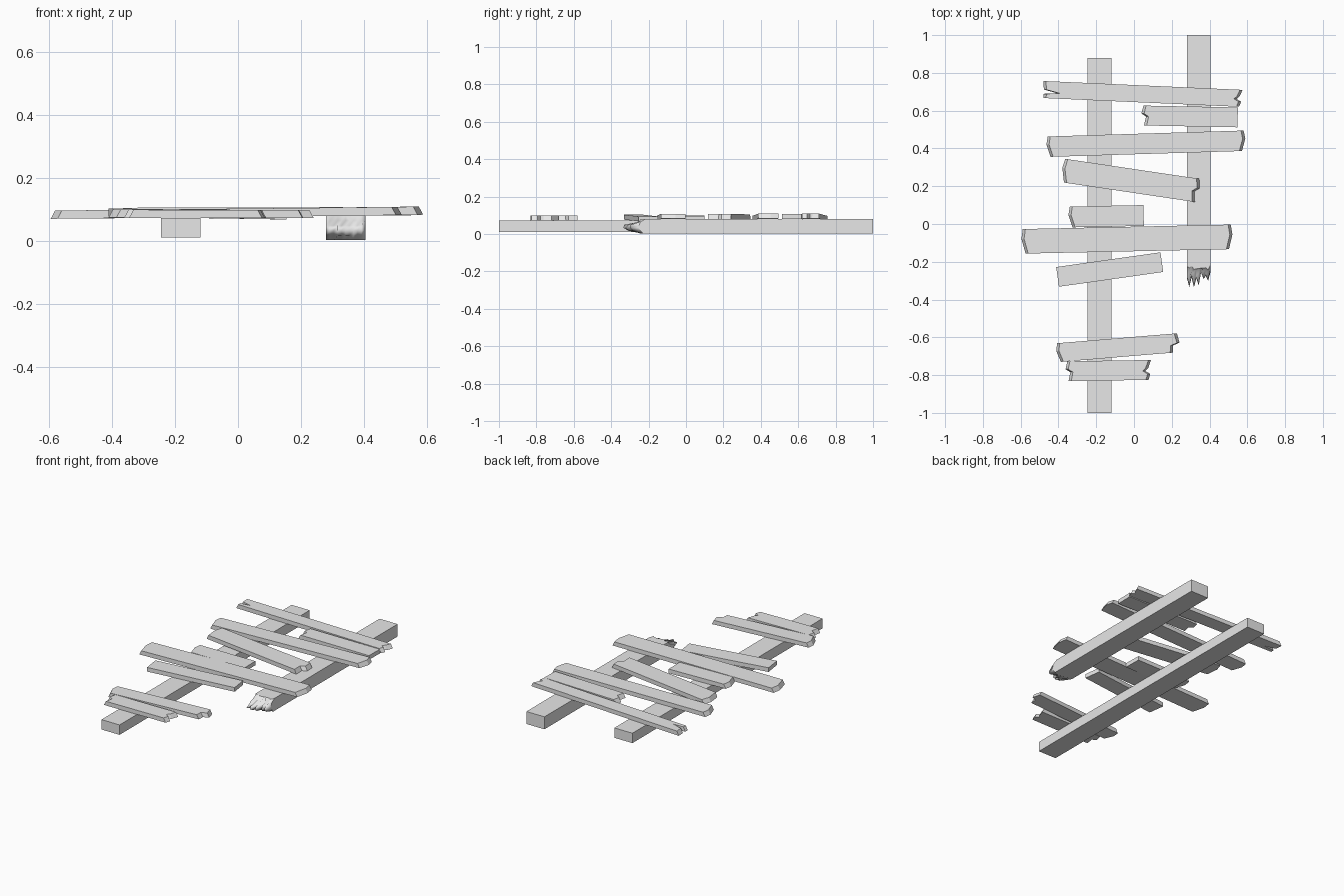
import bpy, bmesh, random
from mathutils import Vector

random.seed(4)
if "Cube" in bpy.data.objects:
    bpy.data.objects.remove(bpy.data.objects["Cube"], do_unlink=True)

grey = bpy.data.materials.new("weathered_grey")
grey.use_nodes = True
grey.diffuse_color = (0.8, 0.8, 0.8, 1)
grey.node_tree.nodes["Principled BSDF"].inputs["Base Color"].default_value = (0.8, 0.8, 0.8, 1)


def finish(bm, name):
    bmesh.ops.recalc_face_normals(bm, faces=bm.faces)
    mesh = bpy.data.meshes.new(name)
    bm.to_mesh(mesh)
    bm.free()
    mesh.materials.append(grey)
    obj = bpy.data.objects.new(name, mesh)
    bpy.context.collection.objects.link(obj)
    return obj


# Plank end shapes: (fraction across the width, inset along the length)
SQUARE = [(0, 0), (1, 0)]
BOW = [(0, .008), (.4, 0), (1, .02)]
FORK = [(0, 0), (.5, .005), (.68, .075), (.75, .005), (1, .005)]
CHIP = [(0, 0), (.4, .015), (.55, .03), (.7, .005), (1, .015)]
NOTCH = [(0, .01), (.4, 0), (.55, .025), (1, .015)]
STEP = [(0, .01), (.5, 0), (.62, .035), (1, .04)]


def plank(name, back_left, back_right, width, left, right, z_left, z_right):
    """Board with broken end outlines; broken ends slope outwards at the bottom."""
    a, b = Vector(back_left), Vector(back_right)
    along = (b - a).normalized()
    across = Vector((along.y, -along.x))
    bm = bmesh.new()
    rings = []
    for lift, slope in ((0, 0), (.026, .014)):
        ring = []
        for corner, shape, sign in ((a, left, 1), (b, right, -1)):
            extra = 0 if shape is SQUARE else slope
            pts = [corner + across * width * t + along * sign * (d + extra) for t, d in shape]
            ring += pts if sign == 1 else pts[::-1]
        verts = []
        for p in ring:
            t = (p - a).dot(along) / (b - a).length
            verts.append(bm.verts.new((p.x, p.y, z_left + (z_right - z_left) * t + lift)))
        rings.append(verts)
    low, high = rings
    bm.faces.new(low)
    bm.faces.new(high)
    for i in range(len(low)):
        j = (i + 1) % len(low)
        bm.faces.new((low[i], low[j], high[j], high[i]))
    finish(bm, name)


# Cross planks, from back to front
plank("plank_1", (-.48, .757), (.575, .71), .09, FORK, CHIP, .071, .083)
plank("plank_2", (.04, .627), (.55, .617), .105, NOTCH, SQUARE, .077, .081)
plank("plank_3", (-.465, .463), (.588, .495), .108, BOW, BOW, .071, .083)
plank("plank_4", (-.372, .346), (.355, .238), .125, BOW, NOTCH, .079, .081)
plank("plank_5", (-.348, .092), (.05, .1), .11, BOW, SQUARE, .074, .071)
plank("plank_6", (-.597, -.027), (.52, -.003), .13, BOW, BOW, .070, .082)
plank("plank_7", (-.412, -.228), (.14, -.15), .105, SQUARE, SQUARE, .077, .068)
plank("plank_8", (-.415, -.632), (.237, -.578), .1, BOW, STEP, .074, .072)
plank("plank_9", (-.363, -.727), (.09, -.72), .105, NOTCH, CHIP, .073, .072)


# Whole beam
def whole_beam(name, low, high):
    bm = bmesh.new()
    bmesh.ops.create_cube(bm, size=1)
    for v in bm.verts:
        v.co = [low[i] if v.co[i] < 0 else high[i] for i in range(3)]
    finish(bm, name)


whole_beam("left_beam", (-.245, -1, .01), (-.12, .88, .072))

# Snapped beam: a splintered grid closes the front end
bm = bmesh.new()
teeth = [.055, .1, .05, .12, .06, .095, .03, .075, .05, .085, .02]
rise = [.15, .75, 1, .8, .35, .1]
nx, nz = len(teeth), len(rise)
grid = []
for k in range(nz):
    row = []
    for i in range(nx):
        reach = teeth[i] * rise[k] + random.uniform(-.012, .012)
        row.append(bm.verts.new((.28 + .125 * i / (nx - 1), -.225 - reach, .002 + .078 * k / (nz - 1))))
    grid.append(row)
for k in range(nz - 1):
    for i in range(nx - 1):
        f = bm.faces.new((grid[k][i], grid[k][i + 1], grid[k + 1][i + 1], grid[k + 1][i]))
        f.smooth = True
back = {(x, z): bm.verts.new((.28 + .125 * x, 1, .002 + .078 * z)) for x in (0, 1) for z in (0, 1)}
# Long sides follow the splintered edge
bm.faces.new(grid[0] + [back[1, 0], back[0, 0]])
bm.faces.new(grid[-1] + [back[1, 1], back[0, 1]])
bm.faces.new([r[0] for r in grid] + [back[0, 1], back[0, 0]])
bm.faces.new([r[-1] for r in grid] + [back[1, 1], back[1, 0]])
bm.faces.new([back[0, 0], back[1, 0], back[1, 1], back[0, 1]])
bmesh.ops.triangulate(bm, faces=[f for f in bm.faces if len(f.verts) > 4])
for e in bm.edges:
    if any(not f.smooth for f in e.link_faces):
        e.smooth = False
finish(bm, "snapped_beam")
